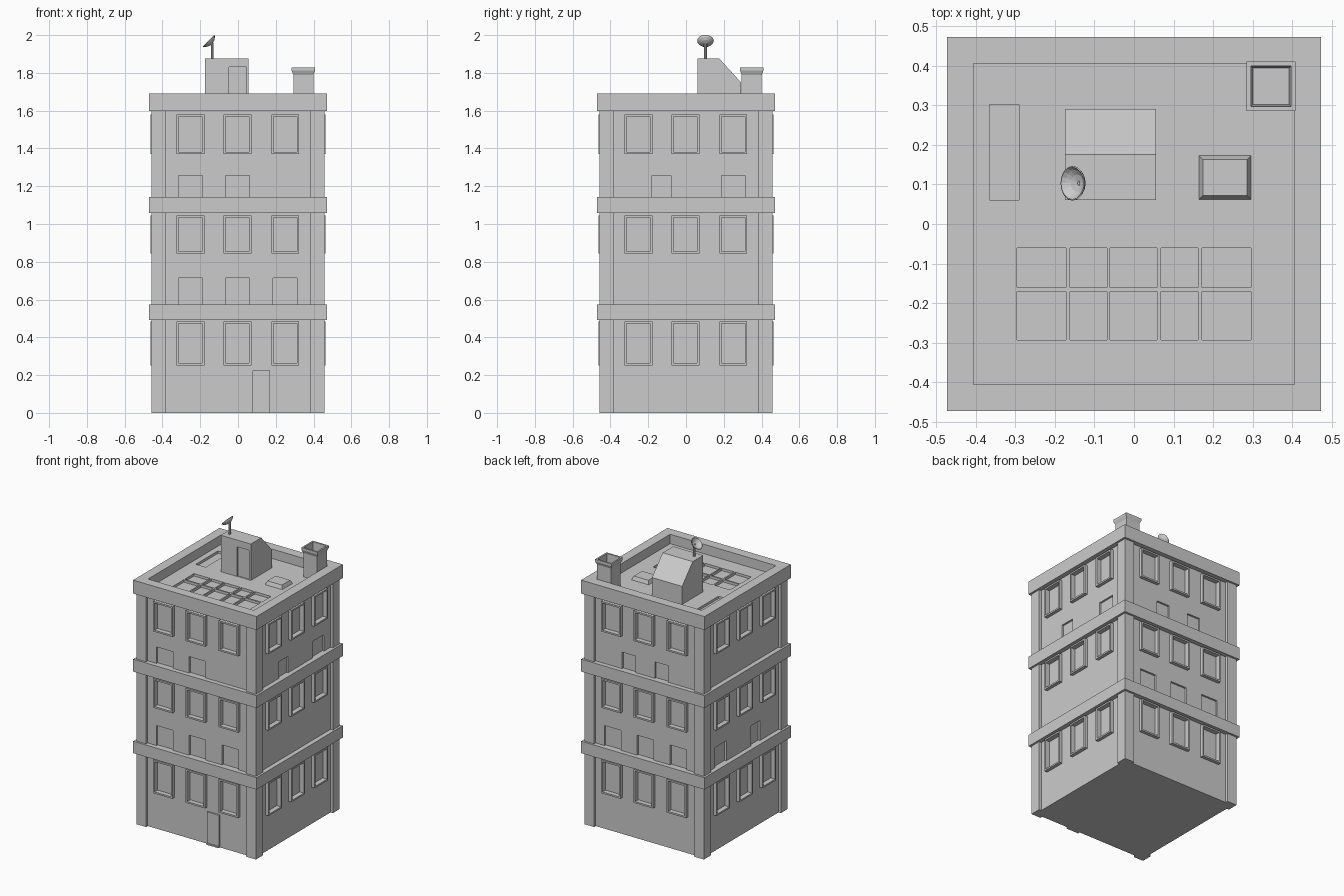
import bpy, bmesh, math
from mathutils import Vector, Matrix

if "Cube" in bpy.data.objects:
    bpy.data.objects.remove(bpy.data.objects["Cube"])

grey = bpy.data.materials.new("plain grey")
grey.diffuse_color = (0.6, 0.6, 0.6, 1)
grey.use_nodes = True
grey.node_tree.nodes["Principled BSDF"].inputs["Base Color"].default_value = grey.diffuse_color


def finish(name, bm):
    bmesh.ops.recalc_face_normals(bm, faces=bm.faces)
    me = bpy.data.meshes.new(name)
    bm.to_mesh(me)
    bm.free()
    me.materials.append(grey)
    ob = bpy.data.objects.new(name, me)
    bpy.context.collection.objects.link(ob)
    return ob


def add_box(bm, x0, x1, y0, y1, z0, z1, turn=0, taper=0.0):
    """Box from its bounds, turned by quarter turns about z; taper shrinks the top."""
    vs = bmesh.ops.create_cube(bm, size=1)["verts"]
    rot = Matrix.Rotation(turn * math.pi / 2, 3, 'Z')
    for v in vs:
        t = taper if v.co.z > 0 else 0
        p = Vector((x0 + t if v.co.x < 0 else x1 - t,
                    y0 + t if v.co.y < 0 else y1 - t,
                    z0 if v.co.z < 0 else z1))
        v.co = rot @ p


def boxes(name, items):
    bm = bmesh.new()
    for it in items:
        add_box(bm, *it)
    return finish(name, bm)


def cut(ob, cutter):
    m = ob.modifiers.new("cut", 'BOOLEAN')
    m.operation, m.solver, m.object = 'DIFFERENCE', 'EXACT', cutter
    bpy.context.view_layer.objects.active = ob
    bpy.ops.object.modifier_apply(modifier=m.name)
    bpy.data.objects.remove(cutter)


def rings(name, profile, cx, cy, n, start):
    """Surface of revolution with n sides from (radius, z) points, ends capped."""
    bm = bmesh.new()
    loops = [[bm.verts.new((cx + r * math.cos(start + 2 * math.pi * i / n),
                            cy + r * math.sin(start + 2 * math.pi * i / n), z))
              for i in range(n)] for r, z in profile]
    for a, b in zip(loops, loops[1:]):
        for i in range(n):
            j = (i + 1) % n
            bm.faces.new((a[i], a[j], b[j], b[i]))
    bm.faces.new(loops[0])
    bm.faces.new(loops[-1])
    return finish(name, bm)


WALL, POST, BAND = 0.44, 0.458, 0.472
MID, TOP = (0.56, 0.713), (1.12, 1.257)

# walls with window and niche openings
floors = [(0.252, 0.483), (0.843, 1.045), (1.371, 1.58)]
bays = (-0.252, -0.003, 0.25)
niches = [
    (0, MID, [(u, 0.127) for u in bays]), (0, TOP, [(u, 0.127) for u in bays[:2]]),
    (1, TOP, [(-0.13, 0.1), (0.25, 0.125)]),
    (2, MID, [(u, 0.127) for u in bays]), (2, TOP, [(-0.13, 0.1), (0.12, 0.1)]),
    (3, MID, [(-0.25, 0.125), (0.13, 0.1)]),
]
holes, frames = [], []
for k in range(4):
    for z0, z1 in floors:
        for u in bays:
            a, b, t = u - 0.0735, u + 0.0735, 0.011
            holes.append((a + t, b - t, -0.5, -0.43, z0 + t, z1 - t, k))
            for x0, x1, c, d in ((a, a + t, z0, z1), (b - t, b, z0, z1),
                                 (a + t, b - t, z0, z0 + t), (a + t, b - t, z1 - t, z1)):
                frames.append((x0, x1, -0.463, -0.435, c, d, k))
for k, (z0, z1), spots in niches:
    for u, w in spots:
        holes.append((u - w / 2, u + w / 2, -0.5, -0.427, z0, z1, k))
walls = boxes("walls", [(-WALL, WALL, -WALL, WALL, 0, 1.6)])
cut(walls, boxes("opening_cutter", holes))
boxes("window_frames", frames)

# corner posts and floor bands
boxes("corner_posts", [(0.383, POST, -POST, -0.383, 0, 1.6, k) for k in range(4)])
boxes("floor_bands", [(-BAND, BAND, -BAND, BAND, a, b) for a, b in ((0.493, 0.575), (1.057, 1.143))])

# roof with parapet, skylight panes and a sunken slot
roof = boxes("roof_parapet", [(-BAND, BAND, -BAND, BAND, 1.597, 1.69)])
cut(roof, boxes("roof_cutter", [(-0.405, 0.405, -0.405, 0.405, 1.625, 1.8)]))
cols = [(-0.295, -0.172), (-0.162, -0.068), (-0.06, 0.058), (0.068, 0.162), (0.172, 0.295)]
panes = [(a, b, c, d, 1.608, 1.66) for a, b in cols for c, d in ((-0.16, -0.06), (-0.293, -0.171))]
panes.append((-0.365, -0.29, 0.06, 0.302, 1.608, 1.66))
cut(roof, boxes("pane_cutter", panes))

# roof vent with sloped sides
boxes("roof_vent", [(0.162, 0.298, 0.06, 0.175, 1.62, 1.65, 0, 0.012)])

# stair shed: side profile extruded in x
bm = bmesh.new()
side = [(0.06, 1.62), (0.291, 1.62), (0.291, 1.75), (0.175, 1.877), (0.06, 1.877)]
f = bm.faces.new([bm.verts.new((-0.174, y, z)) for y, z in side])
new = bmesh.ops.extrude_face_region(bm, geom=[f])["geom"]
bmesh.ops.translate(bm, vec=(0.23, 0, 0), verts=[v for v in new if isinstance(v, bmesh.types.BMVert)])
shed = finish("stair_shed", bm)
cut(shed, boxes("shed_door_cutter", [(-0.048, 0.044, 0.0, 0.068, 1.626, 1.83)]))

# front door plate and doorstep
boxes("front_door", [(0.077, 0.17, -0.449, -0.43, 0.01, 0.225),
                     (0.077, 0.17, -0.456, -0.43, 0, 0.01)])

# chimney with flared rim and hollow top
q = math.sqrt(2)
rings("chimney", [(0.053 * q, 1.62), (0.053 * q, 1.79), (0.062 * q, 1.812), (0.062 * q, 1.828),
                  (0.051 * q, 1.828), (0.046 * q, 1.74)], 0.346, 0.348, 4, math.pi / 4)

# satellite dish on its pole
rings("dish_pole", [(0.007, 1.87), (0.007, 1.962)], -0.136, 0.103, 8, 0)
dish = rings("dish", [(0.006, -0.021), (0.024, -0.016), (0.037, -0.007), (0.044, 0.003),
                      (0.041, 0.004), (0.034, -0.004), (0.022, -0.012), (0.005, -0.016)], 0, 0, 16, 0)
dish.data.transform(Matrix.Translation((-0.153, 0.103, 1.968)) @ Matrix.Rotation(math.radians(-46), 4, 'Y'))
